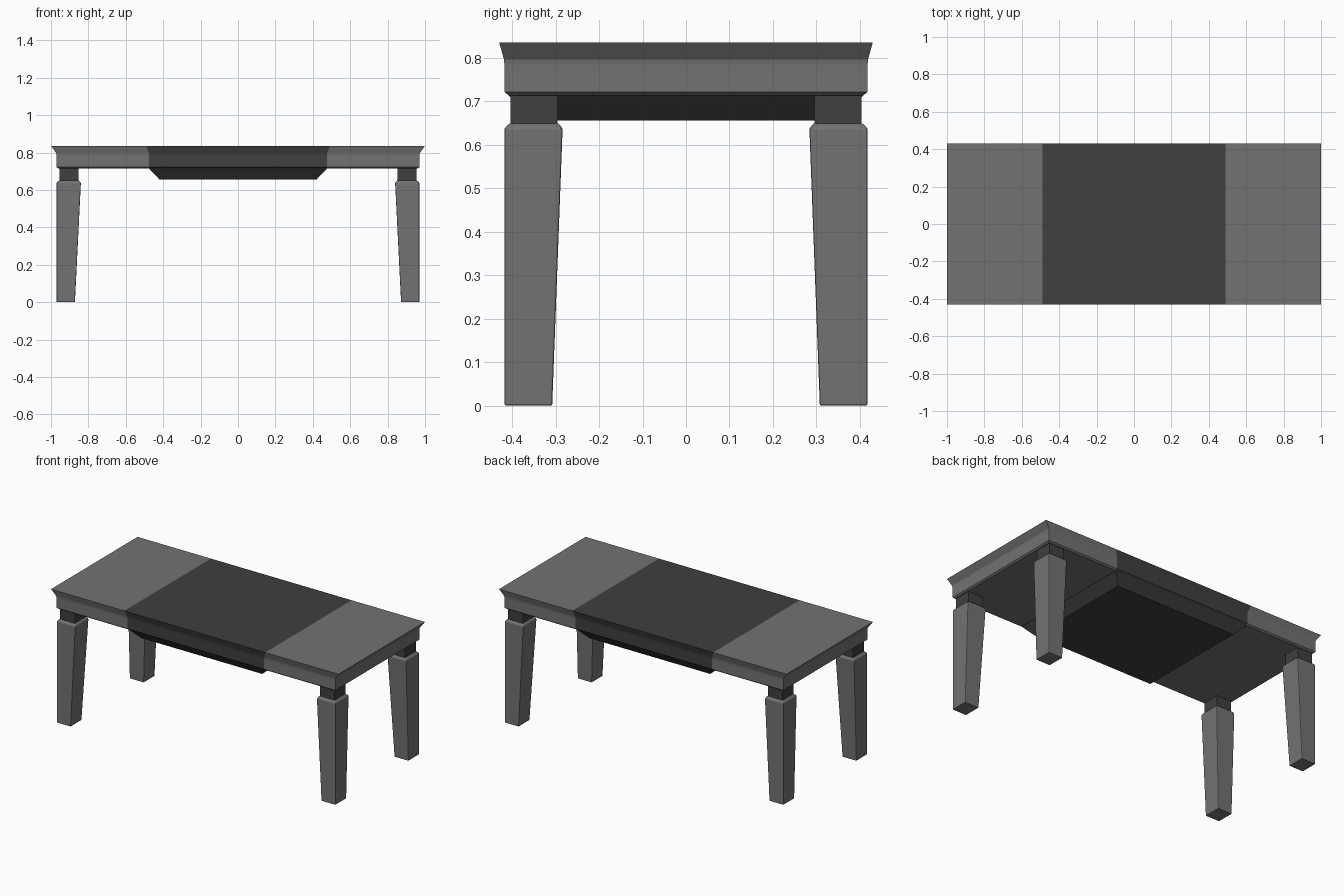
import bpy, bmesh

if "Cube" in bpy.data.objects:
    bpy.data.objects.remove(bpy.data.objects["Cube"])


def material(name, v):
    m = bpy.data.materials.new(name)
    m.diffuse_color = (v, v, v, 1)
    m.use_nodes = True
    m.node_tree.nodes["Principled BSDF"].inputs["Base Color"].default_value = m.diffuse_color
    return m


GREY = material("grey", 0.17)
DARK = material("dark_grey", 0.05)


def loft(name, levels, mat, skip=(), bevel=0):
    """Stack rectangles (z, x0, x1, y0, y1) bottom to top; skip drops sides (1 = +x, 3 = -x)."""
    bm = bmesh.new()
    rings = [[bm.verts.new((x, y, z)) for x, y in ((x0, y0), (x1, y0), (x1, y1), (x0, y1))]
             for z, x0, x1, y0, y1 in levels]
    for a, b in zip(rings, rings[1:]):
        for i in range(4):
            if i not in skip:
                j = (i + 1) % 4
                bm.faces.new((a[i], a[j], b[j], b[i]))
    bm.faces.new(rings[0][::-1])
    bm.faces.new(rings[-1])
    me = bpy.data.meshes.new(name)
    bm.to_mesh(me)
    bm.free()
    me.materials.append(mat)
    ob = bpy.data.objects.new(name, me)
    bpy.context.collection.objects.link(ob)
    if bevel:
        mod = ob.modifiers.new("edge_rounding", "BEVEL")
        mod.width, mod.segments = bevel, 2
    return ob


# Edge moulding profile shared by all top sections: z, outer x, outer y, seam x
PROFILE = [(0.714, 0.96, 0.408, 0.475), (0.722, 0.97, 0.418, 0.475),
           (0.785, 0.97, 0.418, 0.475), (0.797, 0.972, 0.419, 0.477),
           (0.836, 1.0, 0.43, 0.49)]

# Light end sections, open at the hidden seam
loft("top_right", [(z, s, x, -y, y) for z, x, y, s in PROFILE], GREY, skip=(3,))
loft("top_left", [(z, -x, -s, -y, y) for z, x, y, s in PROFILE], GREY, skip=(1,))

# Dark centre section with the tapered tray hanging below it
centre = [(0.656, -0.42, 0.42, -0.36, 0.36)]
centre += [(z, -s, s, -y, y) for z, x, y, s in PROFILE]
loft("top_centre", centre, DARK)

# Legs: inner faces taper, outer faces stay vertical; recessed dark neck above
for sx in (-1, 1):
    for sy in (-1, 1):
        def box(z, xi, xo, yi, yo):
            return (z, *sorted((sx * xi, sx * xo)), *sorted((sy * yi, sy * yo)))
        tag = ("left" if sx < 0 else "right") + ("_front" if sy < 0 else "_back")
        loft("leg_" + tag, [box(0, 0.872, 0.97, 0.308, 0.418),
                            box(0.638, 0.84, 0.97, 0.284, 0.418),
                            box(0.65, 0.85, 0.958, 0.294, 0.406)], GREY, bevel=0.004)
        loft("neck_" + tag, [box(0.645, 0.853, 0.955, 0.296, 0.404),
                             box(0.72, 0.853, 0.955, 0.296, 0.404)], DARK)
